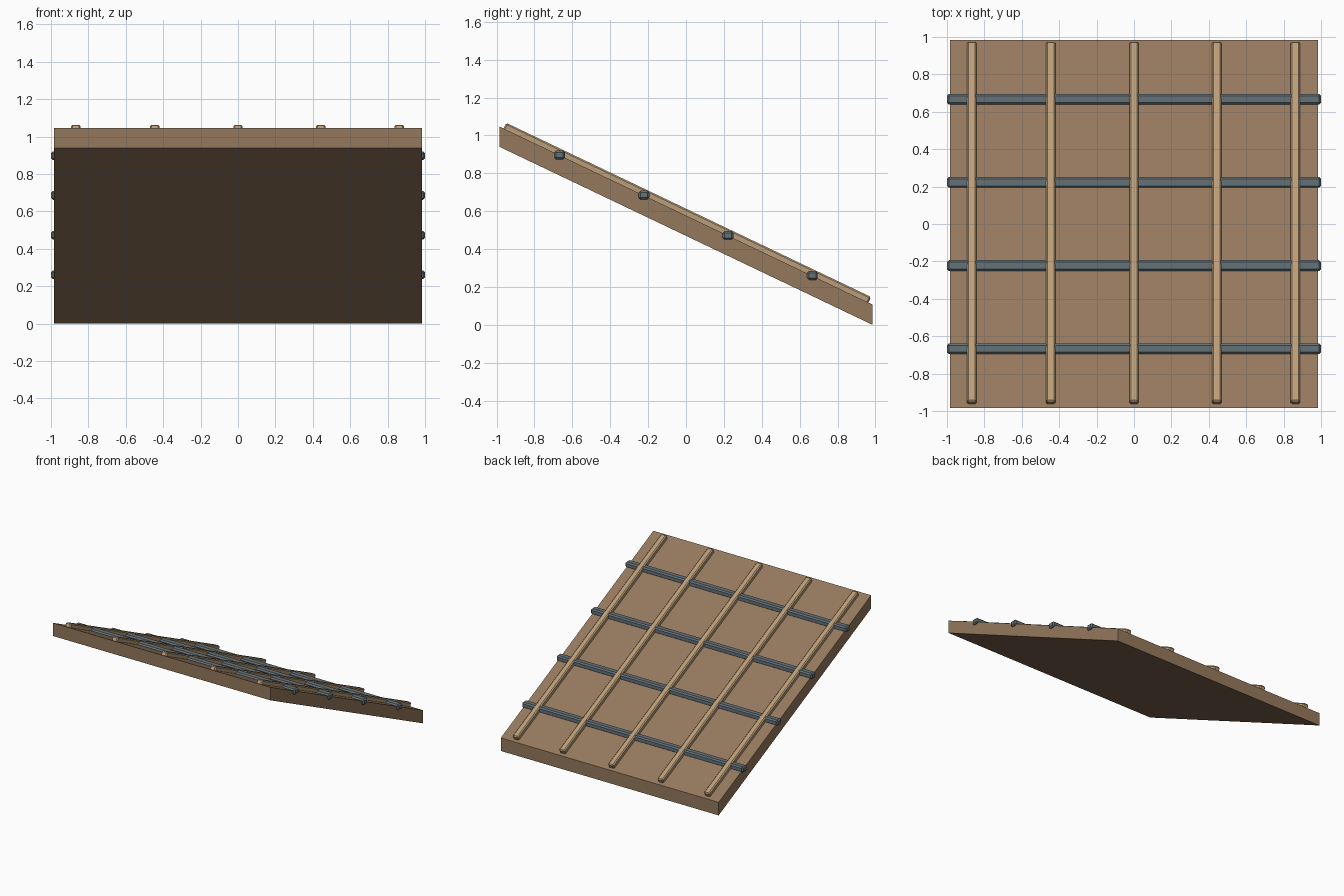
import bpy, bmesh, math
from mathutils import Matrix

if "Cube" in bpy.data.objects:
    bpy.data.objects.remove(bpy.data.objects["Cube"])

HALF = 0.985          # slab half width and half depth
RISE = 0.94           # height gained across the slab
THICK = 0.107         # vertical slab thickness
ANGLE = math.atan2(RISE, 2 * HALF)
MID_TOP = RISE / 2 + THICK


def material(name, rgb):
    m = bpy.data.materials.new(name)
    m.diffuse_color = (*rgb, 1)
    m.use_nodes = True
    m.node_tree.nodes["Principled BSDF"].inputs["Base Color"].default_value = m.diffuse_color
    return m


def finish(name, bm, mat):
    bmesh.ops.recalc_face_normals(bm, faces=bm.faces)
    me = bpy.data.meshes.new(name)
    bm.to_mesh(me)
    bm.free()
    me.materials.append(mat)
    ob = bpy.data.objects.new(name, me)
    bpy.context.collection.objects.link(ob)
    return ob


def bevelled_box(name, size, loc, mat, bevel, tilt=0.0):
    bm = bmesh.new()
    bmesh.ops.create_cube(bm, size=1, matrix=Matrix.Diagonal((*size, 1)))
    bmesh.ops.bevel(bm, geom=bm.edges[:], offset=bevel, segments=1, affect='EDGES')
    ob = finish(name, bm, mat)
    ob.location = loc
    ob.rotation_euler.x = tilt
    return ob


slab_mat = material("slab_wood", (0.30, 0.19, 0.11))
batten_mat = material("batten_wood", (0.50, 0.34, 0.19))
bar_mat = material("bar_metal", (0.13, 0.17, 0.19))

# sloping slab with plumb-cut ends
bm = bmesh.new()
profile = [(-HALF, RISE), (HALF, 0), (HALF, THICK), (-HALF, RISE + THICK)]
face = bm.faces.new([bm.verts.new((-HALF, y, z)) for y, z in profile])
ext = bmesh.ops.extrude_face_region(bm, geom=[face])
bmesh.ops.translate(bm, vec=(2 * HALF, 0, 0),
                    verts=[v for v in ext["geom"] if isinstance(v, bmesh.types.BMVert)])
finish("roof_slab", bm, slab_mat)

# battens running down the slope, partly sunk into the slab
n = 0.011
for i, x in enumerate((-0.867, -0.446, 0, 0.442, 0.863)):
    bevelled_box(f"batten_{i + 1}", (0.05, 2.134, 0.044),
                 (x, n * math.sin(ANGLE), MID_TOP + n * math.cos(ANGLE)),
                 batten_mat, 0.008, -ANGLE)

# level cross bars stepping down the slope
for i in range(4):
    y = -0.667 + i * 0.4447
    bevelled_box(f"cross_bar_{i + 1}", (2.0, 0.057, 0.046),
                 (0, y, MID_TOP - y * math.tan(ANGLE) + 0.002), bar_mat, 0.01)
